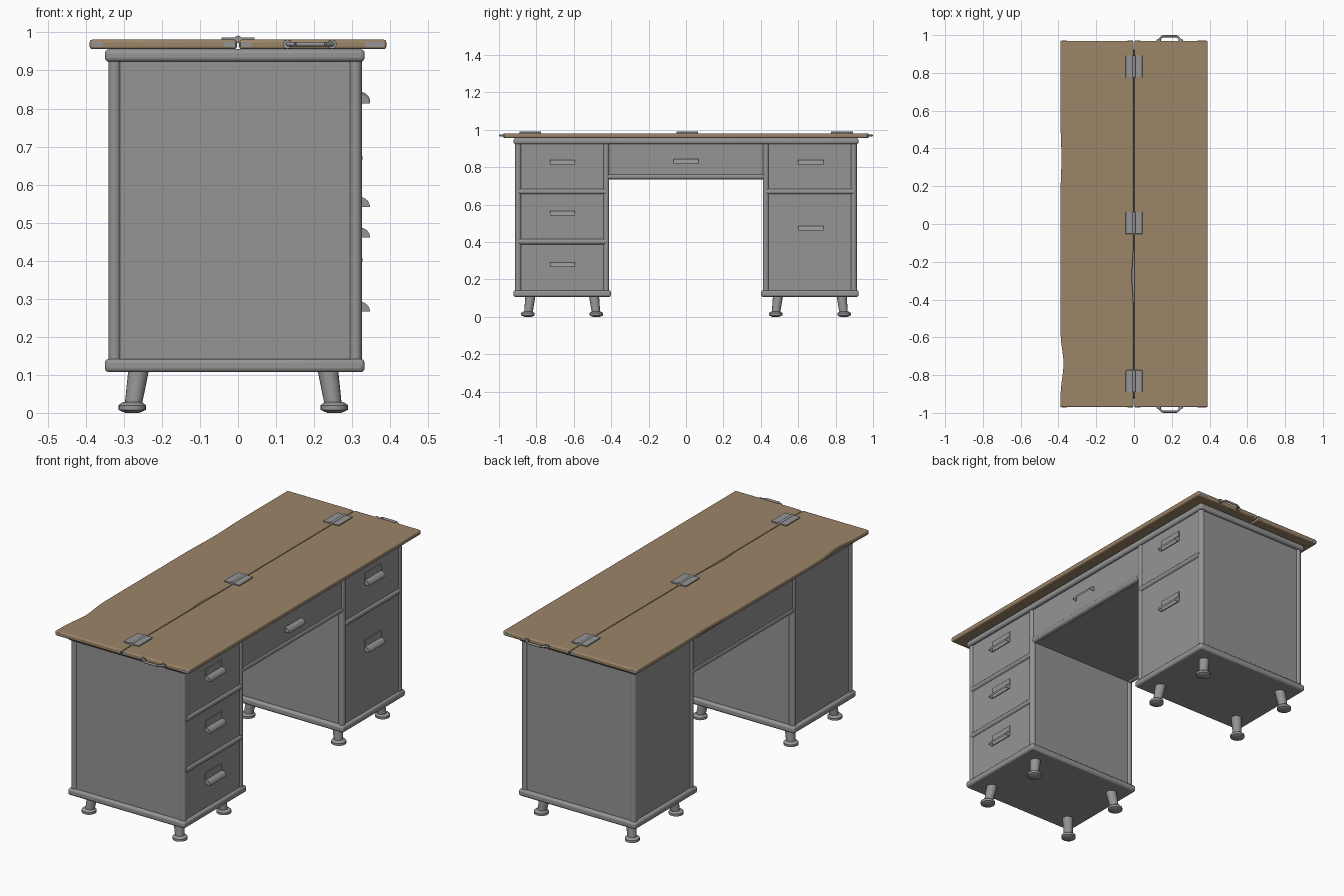
import bpy, bmesh, math
from mathutils import Vector

if "Cube" in bpy.data.objects:
    bpy.data.objects.remove(bpy.data.objects["Cube"])


def material(name, rgb):
    m = bpy.data.materials.new(name)
    m.diffuse_color = (*rgb, 1)
    m.use_nodes = True
    m.node_tree.nodes["Principled BSDF"].inputs["Base Color"].default_value = m.diffuse_color
    return m


GREY = material("grey_metal", (0.30, 0.30, 0.30))
WOOD = material("brown_wood", (0.33, 0.235, 0.14))


def finish(name, bm, mat, bevel=0.0, segs=3):
    bmesh.ops.recalc_face_normals(bm, faces=bm.faces)
    me = bpy.data.meshes.new(name)
    bm.to_mesh(me)
    bm.free()
    me.materials.append(mat)
    ob = bpy.data.objects.new(name, me)
    bpy.context.collection.objects.link(ob)
    if bevel:
        mod = ob.modifiers.new("bevel", 'BEVEL')
        mod.width, mod.segments = bevel, segs
        mod.limit_method = 'ANGLE'
        mod.angle_limit = math.radians(50)
    bpy.context.view_layer.objects.active = ob
    ob.select_set(True)
    bpy.ops.object.shade_smooth_by_angle(angle=math.radians(40))
    ob.select_set(False)
    return ob


def box(name, x, y, z, mat=GREY, bevel=0.0):
    bm = bmesh.new()
    bmesh.ops.create_cube(bm, size=1)
    for v in bm.verts:
        v.co = [a + (c + 0.5) * (b - a) for c, (a, b) in zip(v.co, (x, y, z))]
    return finish(name, bm, mat, bevel)


def rod(name, path, mat=GREY, n=20):
    """Tube through (point, radius) rings, capped."""
    bm = bmesh.new()
    axis = Vector(path[-1][0]) - Vector(path[0][0])
    rot = axis.to_track_quat('Z', 'Y')
    rings = []
    for p, r in path:
        rings.append([bm.verts.new(Vector(p) + rot @ Vector((r * math.cos(t), r * math.sin(t), 0)))
                      for t in (2 * math.pi * i / n for i in range(n))])
    for a, b in zip(rings, rings[1:]):
        for i in range(n):
            bm.faces.new((a[i], a[(i + 1) % n], b[(i + 1) % n], b[i]))
    bm.faces.new(rings[0])
    bm.faces.new(rings[-1])
    return finish(name, bm, mat)


def pull(name, y, z, plate=True):
    """Cup pull: quarter-round hood open below, on a flat plate."""
    if plate:
        box(name + "_plate", (0.31, 0.3225), (y - 0.068, y + 0.068), (z - 0.025, z + 0.032))
    bm = bmesh.new()
    arc = [(0.321 + 0.026 * math.sin(t), z - 0.029 + 0.026 * math.cos(t))
           for t in (math.pi / 2 * i / 8 for i in range(9))]
    sides = []
    for yy in (y - 0.067, y + 0.067):
        sides.append([bm.verts.new((px, yy, pz)) for px, pz in arc])
        bm.faces.new(sides[-1] + [bm.verts.new((0.321, yy, z - 0.029))])
    for i in range(8):
        bm.faces.new((sides[0][i], sides[0][i + 1], sides[1][i + 1], sides[1][i]))
    finish(name + "_cup", bm, GREY)


# Pedestals
XB, XF = -0.324, 0.309
for s, side in ((-1, "left"), (1, "right")):
    yi, yo = 0.427, 0.897
    lo, hi = sorted((s * yi, s * yo))
    box(side + "_pedestal", (XB - 0.008, XF + 0.009), (lo - 0.008, hi + 0.008), (0.12, 0.95))
    box(side + "_base_moulding", (-0.35, 0.333), (lo - 0.026, hi + 0.026), (0.107, 0.142), bevel=0.011)
    for x in (XB, XF):
        for y in (lo, hi):
            rod(side + "_corner_post", [((x, y, 0.13), 0.0165), ((x, y, 0.94), 0.0165)])
    # splayed feet
    mid = (lo + hi) / 2
    for sx in (-1, 1):
        for sy in (-1, 1):
            def at(k, z):
                return (-0.0125 + sx * (0.2655 - 0.017 * k), mid + sy * (0.183 - 0.013 * k), z)
            rod(side + "_leg", [(at(0.1, 0.015), 0.022), (at(1, 0.115), 0.027)])
            fx, fy, _ = at(0, 0)
            rod(side + "_foot", [((fx, fy, z), r) for z, r in
                                 ((0, 0.018), (0.005, 0.03), (0.008, 0.036), (0.02, 0.036),
                                  (0.025, 0.03), (0.028, 0.024))])
    # rails between drawers
    for z in ((0.67, 0.402) if s < 0 else (0.67,)):
        rod(side + "_drawer_rail", [((0.312, lo, z), 0.0155), ((0.312, hi, z), 0.0155)])
    for z in ((0.842, 0.57, 0.295) if s < 0 else (0.842, 0.49)):
        pull(side + "_drawer_pull", s * 0.66 if s < 0 else 0.667, z)

# Middle drawer box with rounded rails under both faces
box("middle_drawer", (XB - 0.008, XF + 0.007), (-0.43, 0.43), (0.742, 0.95))
for x in (XB + 0.003, XF - 0.003):
    rod("middle_drawer_rail", [((x, -0.43, 0.75), 0.016), ((x, 0.43, 0.75), 0.016)])
pull("middle_drawer_pull", 0.0, 0.847, plate=False)

# Moulding below the top
box("top_moulding", (-0.35, 0.333), (-0.922, 0.922), (0.923, 0.956), bevel=0.011)


# Two-leaf table top with a worn back edge and worn joint
def bump(y, c, w):
    return math.exp(-((y - c) / w) ** 2)


def leaf(name, inner, outer):
    bm = bmesh.new()
    ys = [-0.97 + 1.94 * i / 60 for i in range(61)]
    pts = [(inner(y), y, 0.956) for y in ys] + [(outer(y), y, 0.956) for y in reversed(ys)]
    face = bm.faces.new([bm.verts.new(p) for p in pts])
    new = bmesh.ops.extrude_face_region(bm, geom=[face])
    for v in new["geom"]:
        if isinstance(v, bmesh.types.BMVert):
            v.co.z = 0.981
    finish(name, bm, WOOD, bevel=0.007)


leaf("top_back_leaf", lambda y: -0.003 - 0.008 * bump(y, -0.28, 0.09),
     lambda y: -0.39 + 0.017 * bump(y, -0.74, 0.1) + 0.006 * bump(y, 0.35, 0.13))
leaf("top_front_leaf", lambda y: 0.003, lambda y: 0.39)

# Hinges
for y in (-0.832, 0.006, 0.834):
    for x in ((-0.044, -0.002), (0.002, 0.044)):
        box("hinge_plate", x, (y - 0.058, y + 0.058), (0.978, 0.987), bevel=0.001)
    rod("hinge_pin", [((0, y - 0.058, 0.982), 0.0095), ((0, y + 0.058, 0.982), 0.0095)])

# End handles and worn grey end patches
for s in (-1, 1):
    for x in ((-0.384, -0.355), (-0.035, -0.006), (0.006, 0.035), (0.335, 0.384)):
        box("end_patch", x, sorted((s * 0.968, s * 0.9705)), (0.962, 0.975))
    pts = [(0.13, 0.972), (0.152, 0.994), (0.228, 0.994), (0.25, 0.972)]
    for (xa, ya), (xb, yb) in zip(pts, pts[1:]):
        rod("end_handle_bar", [((xa, s * ya, 0.969), 0.0055), ((xb, s * yb, 0.969), 0.0055)], n=12)
    for x in (0.13, 0.247):
        rod("end_handle_mount", [((x, s * 0.965, 0.969), 0.012), ((x, s * 0.976, 0.969), 0.012)])
